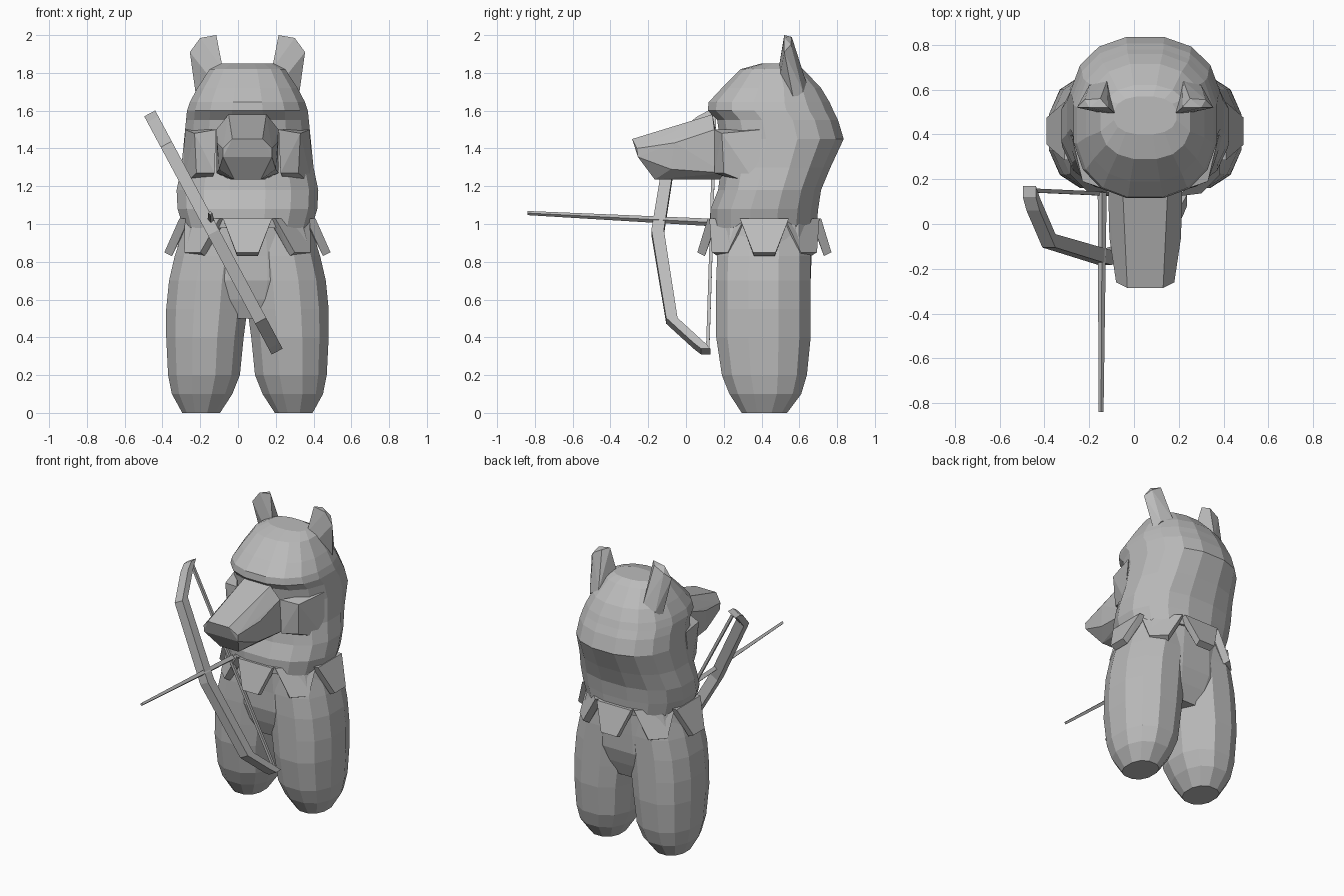
import bpy, bmesh, math
from mathutils import Vector

if "Cube" in bpy.data.objects:
    bpy.data.objects.remove(bpy.data.objects["Cube"])

CX = 0.05  # body axis in x

grey = bpy.data.materials.new("plain grey")
grey.diffuse_color = (0.5, 0.5, 0.5, 1)
grey.use_nodes = True
grey.node_tree.nodes["Principled BSDF"].inputs["Base Color"].default_value = grey.diffuse_color


def finish(bm, name):
    bmesh.ops.recalc_face_normals(bm, faces=bm.faces[:])
    me = bpy.data.meshes.new(name)
    bm.to_mesh(me)
    bm.free()
    me.materials.append(grey)
    ob = bpy.data.objects.new(name, me)
    bpy.context.collection.objects.link(ob)
    return ob


def loft(name, rings):
    """Skin a list of equal-length closed rings and cap both ends."""
    bm = bmesh.new()
    vs = [[bm.verts.new(p) for p in r] for r in rings]
    n = len(vs[0])
    for a, b in zip(vs, vs[1:]):
        for i in range(n):
            j = (i + 1) % n
            bm.faces.new((a[i], a[j], b[j], b[i]))
    bm.faces.new(vs[0][::-1])
    bm.faces.new(vs[-1])
    return finish(bm, name)


def hull(name, pts):
    bm = bmesh.new()
    for p in pts:
        bm.verts.new(p)
    res = bmesh.ops.convex_hull(bm, input=bm.verts[:])
    junk = [g for g in res["geom_interior"] + res["geom_unused"]
            if isinstance(g, bmesh.types.BMVert)]
    if junk:
        bmesh.ops.delete(bm, geom=list(set(junk)), context='VERTS')
    bmesh.ops.dissolve_limit(bm, angle_limit=0.03, verts=bm.verts[:], edges=bm.edges[:])
    return finish(bm, name)


def ring(z, x0, x1, y0, y1, n, e):
    """Horizontal superellipse filling the given box."""
    k = 1 / math.cos(math.pi / n) ** (2 / e)
    out = []
    for i in range(n):
        t = 2 * math.pi * (i + 0.5) / n
        c, s = math.cos(t), math.sin(t)
        px = math.copysign(abs(c) ** (2 / e), c) * k
        py = math.copysign(abs(s) ** (2 / e), s) * k
        out.append(((x0 + x1) / 2 + px * (x1 - x0) / 2,
                    (y0 + y1) / 2 + py * (y1 - y0) / 2, z))
    return out


def mirrored(pts, sx):
    return [(CX + sx * x, y, z) for x, y, z in pts]


# legs: (z, inner x, outer x, front y, back y) measured from the body axis
LEG = [(0, .145, .345, .295, .535), (.1, .08, .40, .23, .61),
       (.2, .04, .42, .19, .64), (.4, .02, .43, .16, .66),
       (.55, 0, .43, .16, .66), (.7, -.01, .415, .16, .66),
       (.83, -.02, .385, .165, .66), (1.0, -.02, .33, .18, .65)]
for sx, side in ((-1, "left"), (1, "right")):
    loft(side + "_leg", [ring(z, *sorted((CX + sx * a, CX + sx * b)), f, k, 12, 2.3)
                         for z, a, b, f, k in LEG])

# torso bridging the legs
TORSO = [(.5, .2, .23, .59), (.6, .33, .19, .63), (.7, .39, .165, .66),
         (.83, .38, .165, .665), (1.02, .34, .16, .67)]
loft("torso", [ring(z, CX - w, CX + w, f, b, 16, 2.5) for z, w, f, b in TORSO])

# hooded head with shoulders: (z, half width, front y, back y)
HEAD = [(.98, .34, .13, .69), (1.08, .37, .13, .70), (1.18, .375, .17, .715),
        (1.3, .35, .185, .765), (1.45, .335, .18, .835), (1.55, .325, .165, .805),
        (1.6, .32, .115, .78), (1.645, .305, .12, .76), (1.72, .265, .19, .715),
        (1.82, .20, .29, .62), (1.85, .14, .40, .57)]
loft("head", [ring(z, CX - w, CX + w, f, b, 16, 2.35) for z, w, f, b in HEAD])

# snout
SNOUT = [(.08, -.285, 1.45), (.13, -.26, 1.40), (.13, -.255, 1.355), (.07, -.165, 1.235),
         (.09, -.04, 1.5), (.16, -.06, 1.43), (.15, -.08, 1.29),
         (.10, .14, 1.58), (.165, .15, 1.5), (.165, .2, 1.27), (.09, .2, 1.235)]
hull("snout", [p for sx in (-1, 1) for p in mirrored(SNOUT, sx)])

# ears and cheeks
EAR = [(.27, .57, 1.66), (.305, .52, 1.91), (.25, .52, 1.985), (.165, .52, 2.0),
       (.13, .49, 1.82), (.17, .49, 1.74), (.20, .56, 1.99), (.27, .555, 1.95),
       (.17, .64, 1.74), (.25, .62, 1.70)]
CHEEK = [(.165, .15, 1.5), (.175, .15, 1.27), (.27, .2, 1.27), (.28, .19, 1.48),
         (.345, .38, 1.2), (.33, .4, 1.5), (.2, .3, 1.22)]
for sx, side in ((-1, "left"), (1, "right")):
    hull(side + "_ear", mirrored(EAR, sx))
    hull(side + "_cheek", mirrored(CHEEK, sx))

# collar of eight flared tabs
for i in range(8):
    a = i * math.pi / 4
    d = Vector((math.sin(a), -math.cos(a), 0))
    t = Vector((math.cos(a), math.sin(a), 0))
    k = 0.94 if i % 2 else 1.0

    def at(rx, ry, z, off, inset):
        p = Vector((CX + d.x * rx * k, .415 + d.y * ry * k, z))
        return p - d * inset + t * off
    pts = []
    for s in (-1, 1):
        pts += [at(.36, .30, 1.03, s * .13, 0), at(.36, .30, 1.03, s * .13, .05),
                at(.375, .31, .99, s * .105, 0), at(.375, .31, .98, s * .105, .05),
                at(.44, .355, .85, s * .06, 0), at(.44, .355, .83, s * .055, .04)]
    hull("collar_tab_%d" % (i + 1), pts)

# bow: bent limb in a tilted plane
MID = Vector((-.13, 0, .955))
AX = Vector((.685, 0, -1.28)).normalized()   # along the limb
SIDE = Vector((AX.z, 0, -AX.x))              # across the limb


def bar_ring(c, along_y, w, h):
    return [c + SIDE * a * w + along_y * b * h
            for a, b in ((-1, -1), (1, -1), (1, 1), (-1, 1))]


Y = Vector((0, 1, 0))
PATH = [(-.715, .145, .025), (-.68, .09, .03), (-.53, -.075, .03), (0, -.15, .033),
        (.53, -.075, .03), (.68, .07, .03), (.715, .105, .025)]
loft("bow_limb", [bar_ring(MID + AX * s + Y * y, Y, .033, h) for s, y, h in PATH])

# bow string
loft("bow_string", [bar_ring(MID + AX * s + Y * y, Y, .009, .009)
                    for s, y in ((-.70, .15), (0, .135), (.70, .115))])

# arrow, slightly raised at the front
loft("arrow", [[(x + a * r, y, z + b * r) for a, b in ((-1, 0), (0, -1), (1, 0), (0, 1))]
               for x, y, z, r in ((-.147, -.84, 1.058, .011), (-.142, .14, 1.008, .02))])
